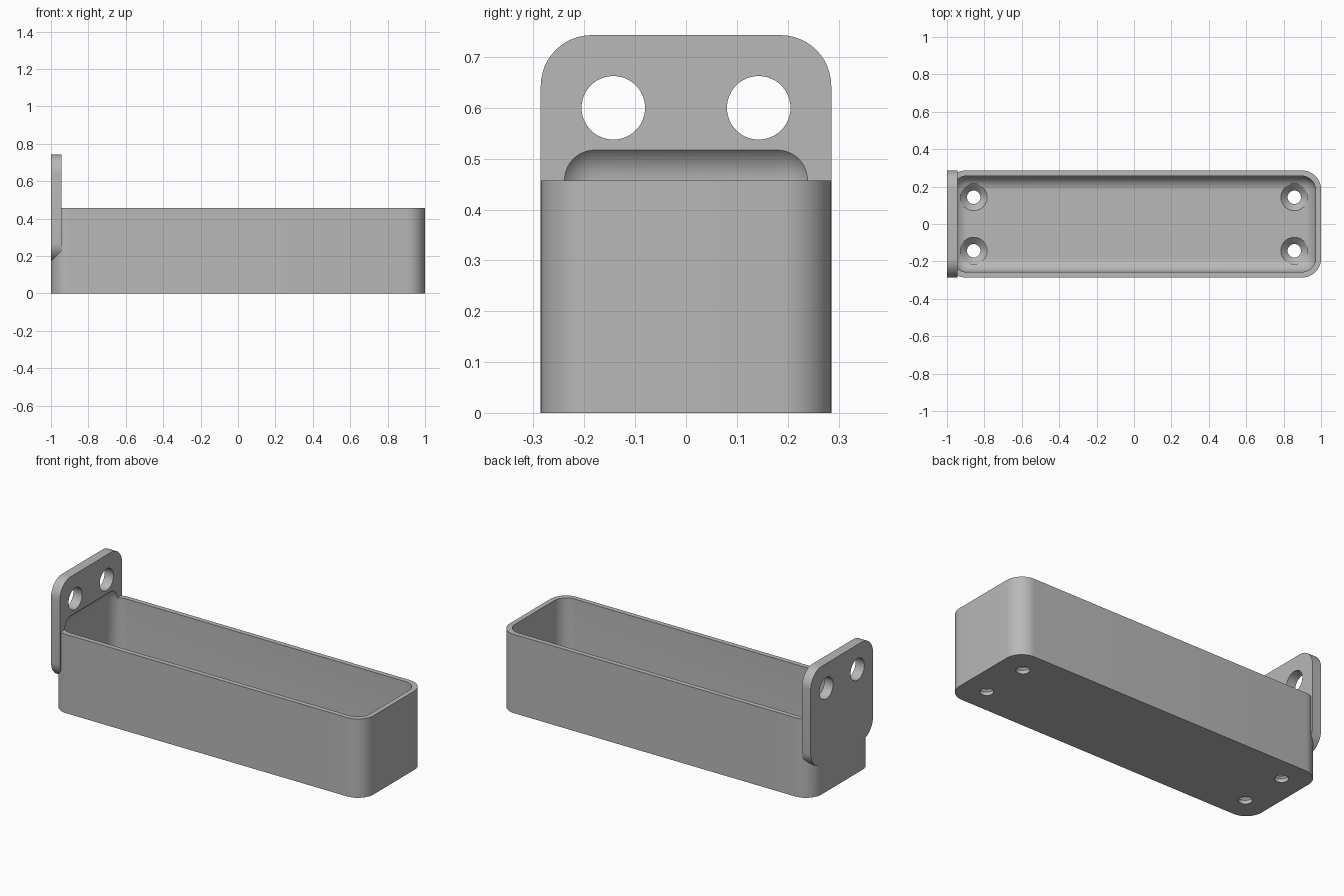
import bpy, bmesh, math
from mathutils import Matrix, Vector

if "Cube" in bpy.data.objects:
    bpy.data.objects.remove(bpy.data.objects["Cube"], do_unlink=True)

HALF_Y, RIM_Z, TOP_Z = 0.2857, 0.457, 0.743
PLATE_T, WALL, FLOOR = 0.057, 0.0286, 0.057
CORNER, FILLET = 0.1, 0.078
HOLE_Y = 0.143

grey = bpy.data.materials.new("plain_grey")
grey.use_nodes = True
grey.diffuse_color = (0.48, 0.48, 0.48, 1)
grey.node_tree.nodes["Principled BSDF"].inputs["Base Color"].default_value = grey.diffuse_color


def finish(bm, name):
    bmesh.ops.recalc_face_normals(bm, faces=bm.faces)
    mesh = bpy.data.meshes.new(name)
    bm.to_mesh(mesh)
    bm.free()
    mesh.materials.append(grey)
    obj = bpy.data.objects.new(name, mesh)
    bpy.context.collection.objects.link(obj)
    return obj


def rounded_box(name, low, high, radius, axis=None):
    """Box with every edge rounded, or only the edges along one axis."""
    low, high = Vector(low), Vector(high)
    bm = bmesh.new()
    size = Matrix.Diagonal((*(high - low), 1))
    bmesh.ops.create_cube(bm, size=1, matrix=Matrix.Translation((low + high) / 2) @ size)
    edges = [e for e in bm.edges if axis is None or
             abs((e.verts[0].co - e.verts[1].co)[axis]) > 1e-4]
    bmesh.ops.bevel(bm, geom=edges, offset=radius, segments=12, profile=0.5, affect='EDGES')
    return finish(bm, name)


def turned(name, profile, place):
    """Solid turned around z from (radius, height) pairs."""
    bm = bmesh.new()
    count = 48
    rings = [[bm.verts.new((r * math.cos(2 * math.pi * i / count),
                            r * math.sin(2 * math.pi * i / count), z))
              for i in range(count)] for r, z in profile]
    for a, b in zip(rings, rings[1:]):
        for i in range(count):
            j = (i + 1) % count
            bm.faces.new((a[i], a[j], b[j], b[i]))
    bm.faces.new(rings[0])
    bm.faces.new(rings[-1])
    bm.transform(place)
    return finish(bm, name)


def combine(target, other, operation):
    """Apply a boolean and drop the helper."""
    other.hide_render = True
    mod = target.modifiers.new("combine", 'BOOLEAN')
    mod.operation, mod.solver, mod.object = operation, 'EXACT', other
    bpy.context.view_layer.update()
    graph = bpy.context.evaluated_depsgraph_get()
    mesh = bpy.data.meshes.new_from_object(target.evaluated_get(graph))
    target.modifiers.clear()
    target.data = mesh
    bpy.data.objects.remove(other, do_unlink=True)


# Tray body joined with the upright mounting plate
tray = rounded_box("mounted_tray", (-1, -HALF_Y, 0), (1, HALF_Y, RIM_Z), CORNER, axis=2)
plate = rounded_box("mounting_plate", (-1, -HALF_Y, TOP_Z - 2 * HALF_Y),
                    (-1 + PLATE_T, HALF_Y, TOP_Z), CORNER, axis=0)
combine(tray, plate, 'UNION')

# Filleted cavity, which also scoops into the plate
cavity = rounded_box("cavity", (-1 + WALL, -HALF_Y + WALL, FLOOR),
                     (1 - WALL, HALF_Y - WALL, RIM_Z + FILLET), FILLET)
combine(tray, cavity, 'DIFFERENCE')

# Screw holes in the plate and countersunk holes in the floor
sink = [(0.036, -0.1), (0.036, FLOOR - 0.036), (0.072, FLOOR), (0.072, FLOOR + 0.1)]
for side in (-1, 1):
    across = Matrix.Translation((-1, side * HOLE_Y, 0.6)) @ Matrix.Rotation(math.pi / 2, 4, 'Y')
    combine(tray, turned("plate_hole", [(0.0625, -0.2), (0.0625, 0.2)], across), 'DIFFERENCE')
    for end in (-1, 1):
        spot = Matrix.Translation((end * 0.857, side * HOLE_Y, 0))
        combine(tray, turned("floor_hole", sink, spot), 'DIFFERENCE')

# Smooth rounds, crisp edges
tray.data.materials.clear()
tray.data.materials.append(grey)
bpy.ops.object.select_all(action='DESELECT')
tray.select_set(True)
bpy.context.view_layer.objects.active = tray
bpy.ops.object.shade_smooth_by_angle(angle=math.radians(30))
